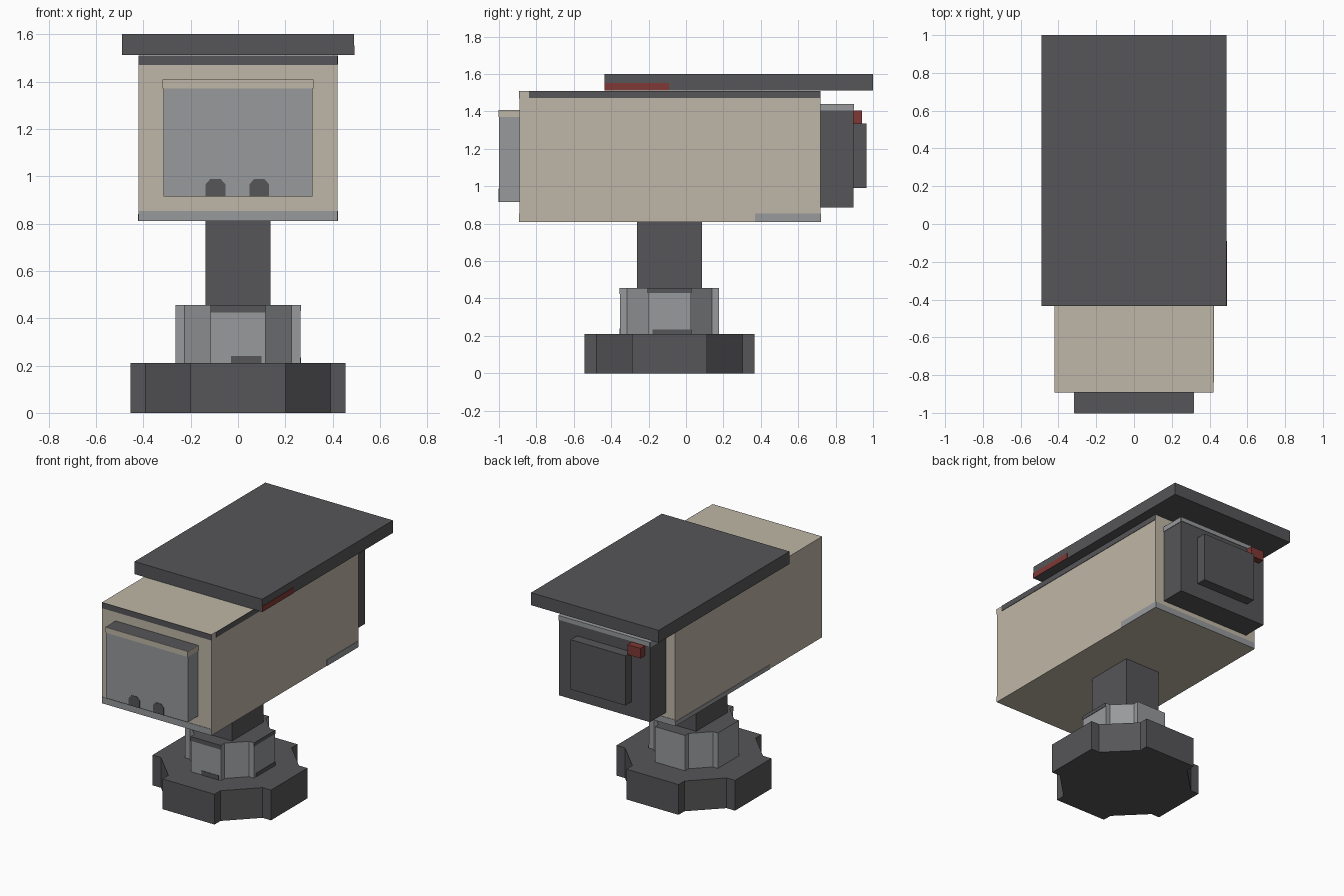
import bpy, bmesh, math

if "Cube" in bpy.data.objects:
    bpy.data.objects.remove(bpy.data.objects["Cube"])


def material(name, rgb):
    m = bpy.data.materials.new(name)
    m.diffuse_color = (*rgb, 1)
    m.use_nodes = True
    m.node_tree.nodes["Principled BSDF"].inputs["Base Color"].default_value = m.diffuse_color
    return m


DARK = material("charcoal", (0.092, 0.092, 0.098))
BEIGE = material("beige", (0.52, 0.47, 0.385))
GREY = material("light grey", (0.31, 0.32, 0.33))
RED = material("red", (0.21, 0.04, 0.035))


def finish(name, bm, mats):
    bmesh.ops.recalc_face_normals(bm, faces=bm.faces)
    me = bpy.data.meshes.new(name)
    bm.to_mesh(me)
    bm.free()
    for m in mats:
        me.materials.append(m)
    ob = bpy.data.objects.new(name, me)
    bpy.context.collection.objects.link(ob)
    return ob


def box(name, x, y, z, *mats):
    """Box from (min, max) ranges; a second material goes on the top face."""
    bm = bmesh.new()
    bmesh.ops.create_cube(bm, size=1)
    for v in bm.verts:
        v.co = [(r[0] + r[1]) / 2 + c * (r[1] - r[0]) for c, r in zip(v.co, (x, y, z))]
    bm.normal_update()
    for f in bm.faces:
        f.material_index = int(len(mats) > 1 and f.normal.z > 0.5)
    return finish(name, bm, mats)


def prism(name, outline, z, *mats):
    """Extrude an (x, y) outline upward; a second material goes on the top face."""
    bm = bmesh.new()
    base = bm.faces.new([bm.verts.new((px, py, z[0])) for px, py in outline])
    top = bmesh.ops.extrude_face_region(bm, geom=[base], use_keep_orig=True)["geom"]
    for e in top:
        if isinstance(e, bmesh.types.BMVert):
            e.co.z = z[1]
        elif isinstance(e, bmesh.types.BMFace):
            e.material_index = len(mats) - 1
    return finish(name, bm, mats)


CY = -0.088  # centre of the stand


def notched_octagon(s):
    """Four flat arms joined by set-back diagonal sides."""
    arm = [(0.2, -0.455), (0.2, -0.39), (0.39, -0.2), (0.455, -0.2)]
    pts = []
    for k in range(4):
        c, sn = round(math.cos(k * math.pi / 2)), round(math.sin(k * math.pi / 2))
        pts += [(s * (c * x - sn * y), CY + s * (sn * x + c * y)) for x, y in arm]
    return pts


# Stand
prism("base_foot", notched_octagon(1), (0, 0.21), DARK)
prism("stand_collar", notched_octagon(0.58), (0.21, 0.455), GREY, DARK)
box("stand_post", (-0.137, 0.137), (CY - 0.173, CY + 0.173), (0.45, 0.815), DARK)

# Collar trim: dark lip on the front and right arms
R = 0.455 * 0.58
box("collar_front_lip", (-0.117, 0.117), (CY - R - 0.003, CY - R), (0.425, 0.455), DARK)
box("collar_front_foot", (-0.03, 0.1), (CY - R - 0.003, CY - R), (0.21, 0.24), DARK)
box("collar_right_lip", (R, R + 0.003), (CY - 0.117, CY + 0.117), (0.43, 0.455), DARK)
box("collar_right_foot", (R, R + 0.003), (CY - 0.09, CY + 0.117), (0.21, 0.235), DARK)

# Housing, hood and end pieces
box("housing", (-0.42, 0.42), (-0.89, 0.72), (0.81, 1.51), BEIGE)
box("sun_hood", (-0.49, 0.49), (-0.435, 1.0), (1.513, 1.6), DARK)
box("front_panel", (-0.315, 0.315), (-1.0, -0.89), (0.915, 1.408), GREY, DARK)
box("rear_block", (-0.35, 0.35), (0.72, 0.895), (0.885, 1.44), DARK, GREY)
box("rear_cover", (-0.21, 0.21), (0.895, 0.965), (0.99, 1.335), DARK)
box("rear_light", (-0.31, -0.21), (0.895, 0.942), (1.335, 1.405), RED)

# Painted trim, as thin plates
T = 0.003
box("hood_red_stripe", (0.49, 0.49 + T), (-0.435, -0.09), (1.513, 1.552), RED)
box("housing_front_top_trim", (-0.42, 0.42), (-0.89 - T, -0.89), (1.47, 1.51), DARK)
box("housing_right_top_trim", (0.42, 0.42 + T), (-0.84, 0.72), (1.472, 1.51), DARK)
box("housing_front_bottom_trim", (-0.42, 0.42), (-0.89 - T, -0.89), (0.81, 0.853), GREY)
box("housing_back_bottom_trim", (-0.42, 0.42), (0.72, 0.72 + T), (0.81, 0.853), GREY)
box("housing_right_bottom_trim", (0.42, 0.42 + T), (0.37, 0.72), (0.81, 0.853), GREY)
box("housing_left_bottom_trim", (-0.42 - T, -0.42), (-0.32, 0.72), (0.81, 0.84), GREY)
box("panel_top_trim", (-0.315, 0.315), (-1.0 - T, -1.0), (1.37, 1.408), BEIGE)
for side in (-1, 1):
    x = sorted((side * 0.315, side * (0.315 + T)))
    box("panel_side_trim", x, (-1.0, -0.89), (1.37, 1.408), BEIGE)
    x = sorted((side * 0.35, side * (0.35 + T)))
    box("rear_block_side_trim", x, (0.72, 0.895), (1.405, 1.44), GREY)
box("rear_block_back_trim", (-0.35, 0.35), (0.895, 0.895 + T), (1.41, 1.44), GREY)

# Small arched marks at the bottom of the front panel
for cx in (-0.095, 0.09):
    bm = bmesh.new()
    arch = [(-0.042, 0.915), (0.042, 0.915), (0.042, 0.965), (0.022, 0.988),
            (-0.022, 0.988), (-0.042, 0.965)]
    f = bm.faces.new([bm.verts.new((cx + x, -1.0, z)) for x, z in arch])
    g = bmesh.ops.extrude_face_region(bm, geom=[f], use_keep_orig=True)["geom"]
    bmesh.ops.translate(bm, vec=(0, -T, 0),
                        verts=[v for v in g if isinstance(v, bmesh.types.BMVert)])
    finish("panel_arch_mark", bm, [DARK])
